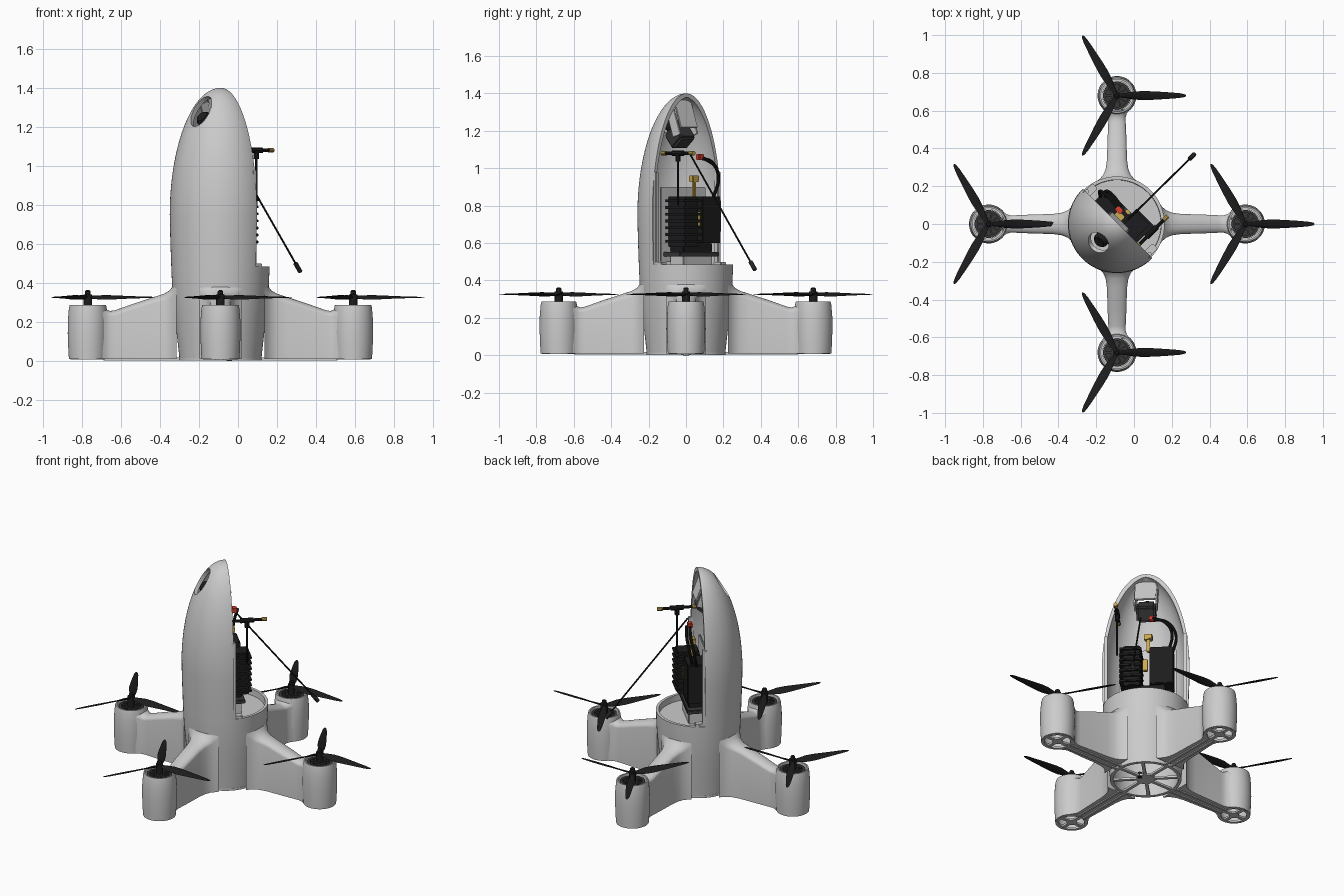
import bpy, bmesh, math
from math import sin, cos, pi, radians, sqrt
from mathutils import Matrix, Vector

if "Cube" in bpy.data.objects:
    bpy.data.objects.remove(bpy.data.objects["Cube"])

CX = -0.09                                  # body axis
S = sqrt(0.5)

def mat(name, c):
    m = bpy.data.materials.new(name)
    m.diffuse_color = (*c, 1)
    m.use_nodes = True
    m.node_tree.nodes["Principled BSDF"].inputs["Base Color"].default_value = m.diffuse_color
    return m

BLACK = mat("black", (0.012, 0.012, 0.013))
DARK = mat("dark_grey", (0.04, 0.04, 0.042))
GOLD = mat("gold", (0.6, 0.4, 0.08))
RED = mat("red", (0.7, 0.05, 0.03))

def L(u, w, z):
    """Bay coordinates: u along the cut face, w out of the opening."""
    return Vector((CX + S * (u + w), S * (w - u), z))

def finish(name, bm, m=None, loc=(0, 0, 0), rot=(0, 0, 0)):
    bmesh.ops.remove_doubles(bm, verts=bm.verts, dist=1e-5)
    bmesh.ops.recalc_face_normals(bm, faces=bm.faces)
    me = bpy.data.meshes.new(name)
    bm.to_mesh(me)
    bm.free()
    o = bpy.data.objects.new(name, me)
    o.location, o.rotation_euler = loc, rot
    bpy.context.collection.objects.link(o)
    if m:
        me.materials.append(m)
    return o

def add_lathe(bm, prof, n=48):
    """Closed profile of (r, z) spun round z."""
    rings = [[bm.verts.new((r * cos(2*pi*i/n), r * sin(2*pi*i/n), z)) for r, z in prof] for i in range(n)]
    k = len(prof)
    for i in range(n):
        a, b = rings[i], rings[(i + 1) % n]
        for j in range(k):
            if prof[j][0] + prof[(j + 1) % k][0] > 0:
                bm.faces.new((a[j], b[j], b[(j + 1) % k], a[(j + 1) % k]))

def lathe(name, prof, loc, m=None, n=48):
    bm = bmesh.new()
    add_lathe(bm, prof, n)
    return finish(name, bm, m, loc)

def add_loft(bm, rings):
    vs = [[bm.verts.new(p) for p in r] for r in rings]
    k = len(vs[0])
    for a, b in zip(vs, vs[1:]):
        for j in range(k):
            bm.faces.new((a[j], a[(j + 1) % k], b[(j + 1) % k], b[j]))
    bm.faces.new(vs[0])
    bm.faces.new(vs[-1])

def add_box(bm, c, size, ang=0):
    bmesh.ops.create_cube(bm, size=1, matrix=Matrix.Rotation(ang, 4, 'Z') @ Matrix.Translation(c) @ Matrix.Diagonal((*size, 1)))

def box(name, u, w, z, size, m=None, tilt=0, bevel=0.004):
    bm = bmesh.new()
    add_box(bm, (0, 0, 0), size)
    if bevel:
        bmesh.ops.bevel(bm, geom=bm.edges[:], offset=bevel, segments=2, affect='EDGES')
    return finish(name, bm, m, L(u, w, z), (radians(tilt), 0, -pi/4))

def wheel(name, loc, R, rim, hub, spokes, width, h, m=None):
    bm = bmesh.new()
    add_lathe(bm, [(R - rim, 0), (R, 0), (R, h), (R - rim, h)])
    add_lathe(bm, [(0, 0), (hub, 0), (hub, h), (0, h)], 24)
    for i in range(spokes):
        add_box(bm, ((R - rim + hub) / 2, 0, h / 2), (R - rim - hub + 0.01, width, h * 0.9), 2 * pi * i / spokes)
    return finish(name, bm, m, loc)

def tube(name, pts, r, m=None, smooth=False):
    cu = bpy.data.curves.new(name, 'CURVE')
    cu.dimensions, cu.bevel_depth, cu.bevel_resolution, cu.use_fill_caps = '3D', r, 3, True
    sp = cu.splines.new('BEZIER')
    sp.bezier_points.add(len(pts) - 1)
    for b, p in zip(sp.bezier_points, pts):
        b.co = p
        b.handle_left_type = b.handle_right_type = 'AUTO' if smooth else 'VECTOR'
    o = bpy.data.objects.new(name, cu)
    bpy.context.collection.objects.link(o)
    if m:
        cu.materials.append(m)
    return o

# Fuselage shell: rounded bullet, open on one diagonal side
base = [(0.21, 0.01), (0.222, 0.12), (0.236, 0.24), (0.247, 0.36), (0.252, 0.48), (0.257, 0.62)]
dome = [(0.26 * cos(t), 0.75 + 0.65 * sin(t)) for t in [pi / 2 * i / 20 for i in range(20)]] + [(0, 1.4)]
outer = base + dome
inner = [(max(r - 0.018, 0), z - (0.018 if z > 1.3 else 0.018 * max(0, (z - 0.75) / 0.55))) for r, z in outer]
shell = lathe("fuselage_shell", outer + inner[::-1], (CX, 0, 0), n=72)
opening = box("opening_cutter", 0, 0.405, 1.235, (1.2, 0.8, 1.5), bevel=0)
bm = bmesh.new()
bmesh.ops.create_cone(bm, cap_ends=True, segments=40, radius1=1, radius2=1, depth=0.16)
bmesh.ops.scale(bm, vec=(0.06, 0.09, 1), verts=bm.verts)
window = finish("window_cutter", bm, None, L(0, -0.15, 1.285), (radians(60), 0, -pi/4))
bpy.context.view_layer.objects.active = shell
for c in (opening, window):
    c.hide_render = True
    md = shell.modifiers.new("cut", 'BOOLEAN')
    md.operation, md.object = 'DIFFERENCE', c
    bpy.ops.object.modifier_apply(modifier=md.name)
    bpy.data.objects.remove(c)

# Hatch rails, inner deck and bottom wheel
for s in (-1, 1):
    box("hatch_rail", s * 0.235, 0.004, 0.73, (0.022, 0.03, 0.5), bevel=0.003)
    box("rail_foot", s * 0.225, 0.03, 0.485, (0.04, 0.06, 0.03), bevel=0.003)
lathe("inner_deck", [(0, 0.43), (0.235, 0.43), (0.235, 0.445), (0, 0.445)], (CX, 0, 0))
wheel("bottom_wheel", (CX, 0, 0.002), 0.212, 0.02, 0.055, 8, 0.02, 0.014)
lathe("bottom_sensor", [(0, 0), (0.015, 0), (0.015, 0.03), (0, 0.03)], (CX + 0.045, 0, 0), BLACK, 16)

# Arms, motor pods, motors and propellers
# arm stations: distance from axis, half width, top height
ARM = [(0.225, 0.108, 0.42), (0.24, 0.09, 0.39), (0.26, 0.073, 0.362), (0.29, 0.06, 0.344), (0.34, 0.053, 0.328),
       (0.45, 0.05, 0.292), (0.54, 0.046, 0.26), (0.565, 0.046, 0.256), (0.585, 0.052, 0.264), (0.605, 0.065, 0.278)]

def arm_section(r, hw, top):
    rise = hw * 0.6
    arc = [(r, hw * cos(pi * i / 12), top - rise + rise * sin(pi * i / 12)) for i in range(13)]
    return [(r, -hw, 0.01), (r, hw, 0.01)] + arc

def blade_section(r, chord, pitch, thick):
    pts = []
    for i in range(10):
        a = 2 * pi * i / 10
        y, z = chord / 2 * cos(a), thick / 2 * sin(a)
        pts.append((r, y * cos(pitch) - z * sin(pitch), y * sin(pitch) + z * cos(pitch)))
    return pts

BLADE = [(0.012, 0.022, 0.5, 0.014), (0.05, 0.034, 0.55, 0.011), (0.09, 0.048, 0.5, 0.008), (0.14, 0.052, 0.4, 0.007),
         (0.2, 0.046, 0.3, 0.006), (0.27, 0.036, 0.22, 0.005), (0.33, 0.026, 0.17, 0.004), (0.357, 0.016, 0.15, 0.003),
         (0.366, 0.005, 0.15, 0.002)]
POD = [(0.097, 0.01), (0.1, 0.06), (0.103, 0.14), (0.102, 0.21), (0.097, 0.27), (0.093, 0.287), (0.085, 0.287),
       (0.085, 0.03), (0.088, 0.01)]

for name, ang in (("right", 0), ("back", pi/2), ("left", pi), ("front", 3*pi/2)):
    bm = bmesh.new()
    add_loft(bm, [arm_section(*s) for s in ARM])
    finish(name + "_arm", bm, None, (CX, 0, 0), (0, 0, ang))
    bm = bmesh.new()
    for y in (-0.02, 0.02):
        add_box(bm, (0.4, y, 0.01), (0.4, 0.014, 0.014))
    finish(name + "_arm_bars", bm, None, (CX, 0, 0), (0, 0, ang))
    x, y = CX + 0.68 * cos(ang), 0.68 * sin(ang)
    lathe(name + "_pod", POD, (x, y, 0))
    wheel(name + "_pod_foot", (x, y, 0.008), 0.09, 0.014, 0.03, 4, 0.022, 0.014)
    lathe(name + "_motor", [(0, 0.1), (0.065, 0.1), (0.07, 0.12), (0.07, 0.25), (0, 0.25)], (x, y, 0), DARK, 32)
    wheel(name + "_motor_bell", (x, y, 0.258), 0.074, 0.014, 0.03, 10, 0.009, 0.018, DARK)
    lathe(name + "_prop_hub", [(0, 0.24), (0.022, 0.24), (0.022, 0.34), (0.014, 0.342), (0.014, 0.357), (0.008, 0.363), (0, 0.363)],
          (x, y, 0), BLACK, 24)
    bm = bmesh.new()
    for i in range(3):
        n0 = len(bm.verts)
        add_loft(bm, [blade_section(*s) for s in BLADE])
        bm.verts.ensure_lookup_table()
        bmesh.ops.rotate(bm, verts=bm.verts[n0:], matrix=Matrix.Rotation(2 * pi * i / 3, 3, 'Z'))
    finish(name + "_propeller", bm, BLACK, (x, y, 0.326))

# Battery and electronics in the bay
box("battery", -0.1, 0.035, 0.725, (0.14, 0.12, 0.25), BLACK)
box("bay_tray", -0.01, 0.03, 0.54, (0.3, 0.13, 0.025), DARK)
box("tray_riser", -0.01, 0.03, 0.49, (0.22, 0.1, 0.09))
box("tray_block", -0.01, 0.03, 0.575, (0.22, 0.1, 0.05), BLACK)
box("backplate", -0.01, -0.035, 0.7, (0.34, 0.012, 0.4))
box("controller", 0.075, 0.055, 0.715, (0.1, 0.13, 0.27), BLACK)
for i in range(7):
    box("controller_fin", 0.08, 0.06, 0.61 + i * 0.036, (0.13, 0.145, 0.014), BLACK, bevel=0.002)
box("gold_label", -0.005, 0.085, 0.73, (0.03, 0.02, 0.08), GOLD)
box("gold_plug", -0.02, 0.04, 0.945, (0.05, 0.035, 0.035), GOLD)
box("gold_plug_tail", -0.02, 0.04, 0.89, (0.02, 0.02, 0.09), GOLD)

# Camera behind the window
box("camera_body", 0, -0.045, 1.17, (0.115, 0.1, 0.1), DARK, 40, 0.012)
lens = lathe("camera_lens", [(0, 0), (0.04, 0), (0.04, 0.07), (0.03, 0.085), (0, 0.08)], L(0, -0.07, 1.2), BLACK, 32)
lens.rotation_euler = (radians(50), 0, -pi/4)
box("camera_bracket", 0, -0.005, 1.29, (0.13, 0.012, 0.16), None, 20)
for s in (-1, 1):
    box("bracket_cheek", s * 0.065, -0.03, 1.25, (0.01, 0.06, 0.16), None, 20, 0.003)

# Power cables
box("red_connector", -0.045, 0.06, 1.06, (0.04, 0.03, 0.03), RED)
for d in (0, 0.022):
    tube("power_cable", [L(-0.05, 0.06 + d, 1.055), L(-0.13, 0.07 + d, 1.03 - d), L(-0.185 + d, 0.06 + d, 0.94),
                         L(-0.165 + d, 0.04 + d, 0.84)], 0.009, BLACK, True)

# Long rod antenna
a, b = Vector((-0.03, 0.025, 1.07)), Vector((0.295, 0.345, 0.5))
tube("rod_antenna", [a, b], 0.005, BLACK)
tube("rod_antenna_tip", [b, b + (b - a).normalized() * 0.055], 0.012, DARK)

# T antenna with gold tips
tube("t_antenna_mast", [L(0.16, 0.1, 0.8), L(0.16, 0.1, 1.07)], 0.006, BLACK)
tube("t_antenna_socket", [L(0.16, 0.1, 1.035), L(0.16, 0.1, 1.075)], 0.014, BLACK)
tube("t_antenna_bar", [L(0.16, 0.01, 1.08), L(0.16, 0.19, 1.08)], 0.009, BLACK)
tube("t_antenna_joint", [L(0.16, 0.06, 1.08), L(0.16, 0.14, 1.08)], 0.015, BLACK)
for w0, w1 in ((-0.02, 0.01), (0.19, 0.22)):
    tube("t_antenna_tip", [L(0.16, w0, 1.08), L(0.16, w1, 1.08)], 0.012, GOLD)

# Curves to meshes, then smooth shading with sharp edges kept
bpy.ops.object.select_all(action='SELECT')
bpy.context.view_layer.objects.active = shell
bpy.ops.object.convert(target='MESH')
bpy.ops.object.shade_smooth_by_angle(angle=radians(35))
